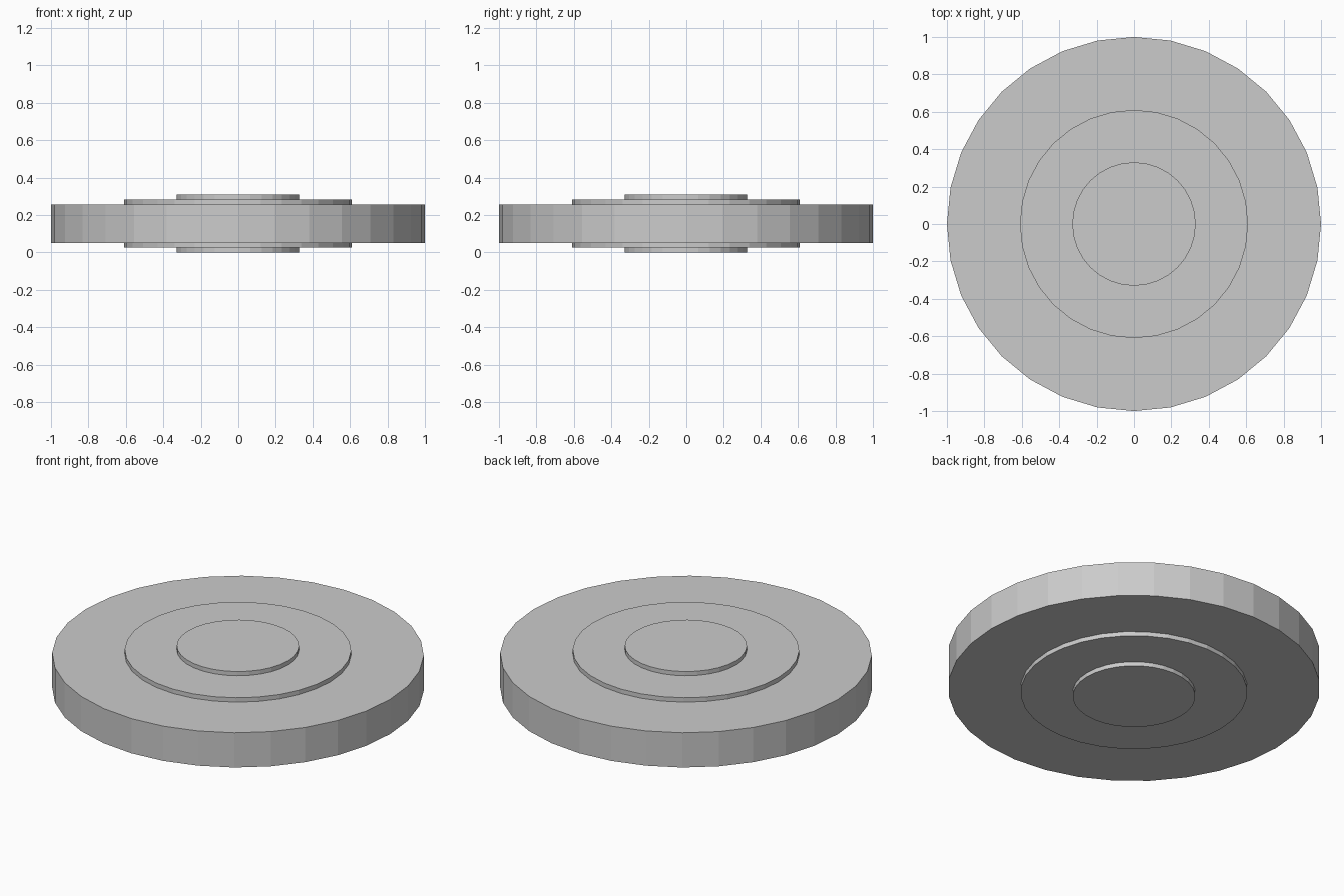
import bpy
from math import sin, cos, tau

if "Cube" in bpy.data.objects:
    bpy.data.objects.remove(bpy.data.objects["Cube"])

SIDES = 32
HEIGHT = 0.308

# Stepped half profile (radius, z) from the bottom hub up to the middle of the rim
lower = [(0.33, 0.0), (0.33, 0.025), (0.61, 0.025), (0.61, 0.051), (1.0, 0.051)]
# Mirror it for the top half
profile = lower + [(r, HEIGHT - z) for r, z in reversed(lower)]

# Lathe the profile around z
verts = [(r * cos(tau * i / SIDES), r * sin(tau * i / SIDES), z)
         for r, z in profile for i in range(SIDES)]
faces = []
for ring in range(len(profile) - 1):
    a, b = ring * SIDES, (ring + 1) * SIDES
    for i in range(SIDES):
        j = (i + 1) % SIDES
        faces.append((a + i, a + j, b + j, b + i))

# Hub caps
last = (len(profile) - 1) * SIDES
faces.append(tuple(reversed(range(SIDES))))
faces.append(tuple(range(last, last + SIDES)))

mesh = bpy.data.meshes.new("stepped_disc")
mesh.from_pydata(verts, [], faces)
mesh.update()
disc = bpy.data.objects.new("stepped_disc", mesh)
bpy.context.collection.objects.link(disc)
